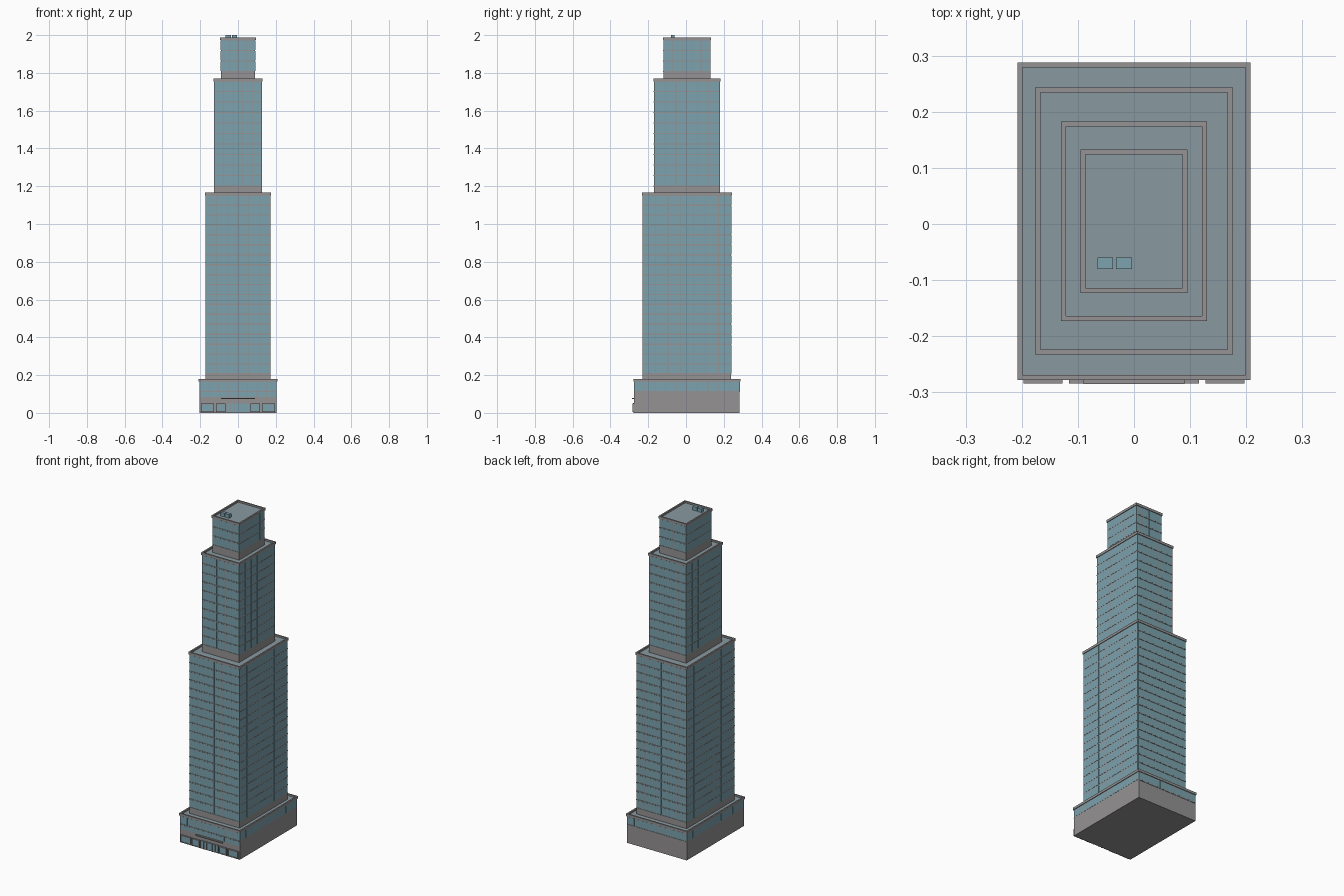
import bpy, bmesh
from mathutils import Matrix, Vector

if "Cube" in bpy.data.objects:
    bpy.data.objects.remove(bpy.data.objects["Cube"])

CY = 0.005  # tower axis is slightly behind the origin


def material(name, rgb):
    m = bpy.data.materials.new(name)
    m.diffuse_color = (*rgb, 1)
    m.use_nodes = True
    m.node_tree.nodes["Principled BSDF"].inputs["Base Color"].default_value = m.diffuse_color
    return m


STONE = material("stone", (0.30, 0.29, 0.29))
GLASS = material("glass", (0.20, 0.36, 0.42))
ROOF = material("roof", (0.25, 0.32, 0.35))


def boxes(name, ranges, mat):
    """One object made of boxes given as (x0, x1, y0, y1, z0, z1)."""
    bm = bmesh.new()
    for x0, x1, y0, y1, z0, z1 in ranges:
        c = Vector(((x0 + x1) / 2, (y0 + y1) / 2, (z0 + z1) / 2))
        m = Matrix.Translation(c) @ Matrix.Diagonal((x1 - x0, y1 - y0, z1 - z0, 1))
        bmesh.ops.create_cube(bm, size=1, matrix=m)
    me = bpy.data.meshes.new(name)
    bm.to_mesh(me)
    bm.free()
    me.materials.append(mat)
    ob = bpy.data.objects.new(name, me)
    bpy.context.collection.objects.link(ob)
    return ob


def ring(hx, hy, t, z0, z1):
    """Four bars around a rectangle, t thick, inside half sizes hx, hy."""
    out = []
    for s in (-1, 1):
        xs = sorted((s * hx, s * (hx - t)))
        ys = sorted((s * hy, s * (hy - t)))
        out.append((xs[0], xs[1], CY - hy + t, CY + hy - t, z0, z1))
        out.append((-hx, hx, CY + ys[0], CY + ys[1], z0, z1))
    return out


def tier(name, hx, hy, z0, z1, first, floors, nx, ny):
    lip = 0.004
    roof_z = z1 - 0.010
    boxes(name + "_walls", [(-hx, hx, CY - hy, CY + hy, z0, roof_z - 0.004)], STONE)
    boxes(name + "_roof", [(-hx + 0.001, hx - 0.001, CY - hy + 0.001, CY + hy - 0.001,
                            roof_z - 0.004, roof_z)], ROOF)
    boxes(name + "_parapet", ring(hx + lip, hy + lip, 0.009, z1 - 0.015, z1), STONE)

    # window panes on all four sides, ledges on front and back
    panes, ledges = [], []
    pitch = (z1 - 0.015 - first) / floors
    gap, out = 0.0015, 0.001
    for f in range(floors):
        a = first + f * pitch + 0.005
        b = first + (f + 1) * pitch - 0.002
        for s in (-1, 1):
            yf = sorted((CY + s * (hy - 0.001), CY + s * (hy + out)))
            xf = sorted((s * (hx - 0.001), s * (hx + out)))
            wx, wy = 2 * hx / nx, 2 * hy / ny
            for i in range(nx):
                panes.append((-hx + i * wx + gap, -hx + (i + 1) * wx - gap, *yf, a, b))
            for i in range(ny):
                y = CY - hy + i * wy
                panes.append((*xf, y + gap, y + wy - gap, a, b))
            yl = sorted((CY + s * (hy - 0.001), CY + s * (hy + 0.002)))
            ledges.append((-hx, hx, *yl, a - 0.006, a - 0.001))
    boxes(name + "_windows", panes, GLASS)
    boxes(name + "_ledges", ledges, STONE)


# stacked setbacks
tier("podium", 0.204, 0.279, 0.0, 0.18, 0.112, 1, 8, 10)
tier("lower_tower", 0.172, 0.234, 0.168, 1.166, 0.205, 18, 6, 7)
tier("middle_tower", 0.126, 0.174, 1.154, 1.77, 1.20, 10, 5, 6)
tier("upper_tower", 0.091, 0.124, 1.758, 1.988, 1.805, 3, 4, 5)

# storefronts: framed glass left and right of the entrance
frames, panes = [], []
for a, b in ((0.066, 0.116), (0.127, 0.197)):
    for s in (-1, 1):
        x0, x1 = sorted((s * a, s * b))
        panes.append((x0 + 0.003, x1 - 0.003, -0.279, -0.276 + 0.004, 0.008, 0.047))
        panes[-1] = (x0 + 0.003, x1 - 0.003, -0.2815, -0.272, 0.010, 0.045)
        for xa, xb, za, zb in ((x0, x0 + 0.004, 0.006, 0.049), (x1 - 0.004, x1, 0.006, 0.049),
                               (x0, x1, 0.006, 0.011), (x0, x1, 0.045, 0.050)):
            frames.append((xa, xb, -0.284, -0.272, za, zb))
boxes("storefront_frames", frames, STONE)
boxes("storefront_glass", panes, GLASS)

# entrance doors with slim posts, and the canopy above
w = 0.116 / 6
boxes("entrance_doors", [(-0.058 + i * w + 0.001, -0.058 + (i + 1) * w - 0.001,
                          -0.278, -0.272, 0.004, 0.050) for i in range(6)], GLASS)
boxes("entrance_posts", [(-0.058 + i * w - 0.001, -0.058 + i * w + 0.001,
                          -0.281, -0.272, 0.002, 0.052) for i in range(7)], STONE)
boxes("entrance_canopy", [(-0.09, 0.09, -0.285, -0.272, 0.074, 0.080)], STONE)
boxes("podium_band_windows", [(-0.2 + i * 0.05 + 0.0015, -0.15 + i * 0.05 - 0.0015,
                               -0.275, -0.272, 0.084, 0.110) for i in range(8)], GLASS)

# rooftop equipment
boxes("roof_units", [(x, x + 0.028, -0.080, -0.060, 1.975, 2.0)
                     for x in (-0.065, -0.032)], GLASS)
